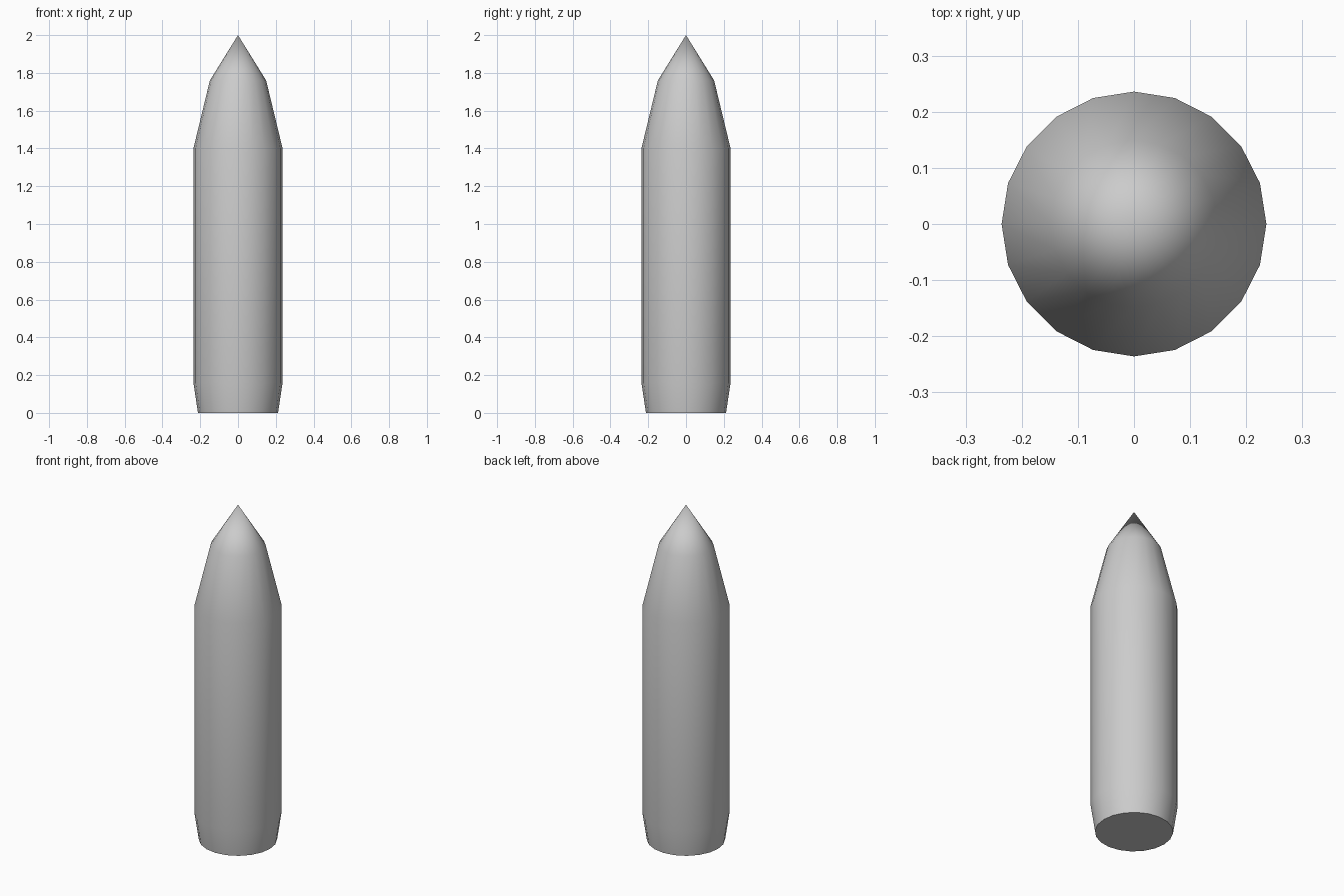
import bpy, bmesh, math

if "Cube" in bpy.data.objects:
    bpy.data.objects.remove(bpy.data.objects["Cube"])

SIDES = 20
# Radius and height of each ring, from the base to the shoulder of the nose
PROFILE = [(0.212, 0.0), (0.236, 0.16), (0.236, 1.4), (0.149, 1.76)]
TIP_Z = 2.0


def ring(bm, radius, z):
    step = 2 * math.pi / SIDES
    return [bm.verts.new((radius * math.cos(i * step), radius * math.sin(i * step), z))
            for i in range(SIDES)]


bm = bmesh.new()
rings = [ring(bm, r, z) for r, z in PROFILE]

# Flat base
bm.faces.new(rings[0][::-1])

# Tapered foot, straight body and lower nose
for low, high in zip(rings, rings[1:]):
    for i in range(SIDES):
        j = (i + 1) % SIDES
        bm.faces.new((low[i], low[j], high[j], high[i]))

# Pointed tip
tip = bm.verts.new((0, 0, TIP_Z))
for i in range(SIDES):
    bm.faces.new((rings[-1][i], rings[-1][(i + 1) % SIDES], tip))

mesh = bpy.data.meshes.new("pointed_body")
bm.to_mesh(mesh)
bm.free()
body = bpy.data.objects.new("pointed_body", mesh)
bpy.context.collection.objects.link(body)

# Smooth sides, sharp base edge
bpy.context.view_layer.objects.active = body
body.select_set(True)
bpy.ops.object.shade_smooth_by_angle(angle=math.radians(30))
